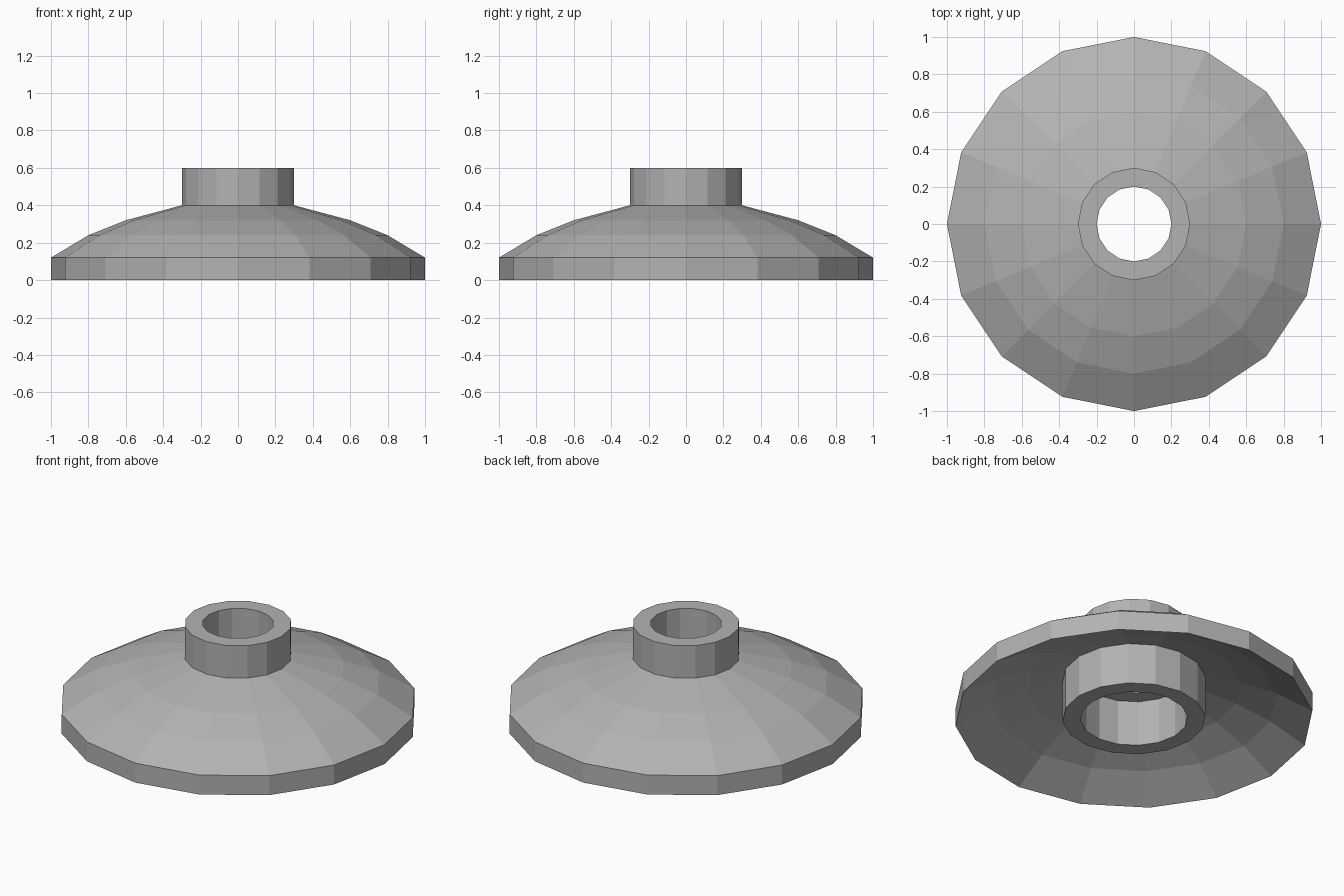
import bpy, bmesh, math

if "Cube" in bpy.data.objects:
    bpy.data.objects.remove(bpy.data.objects["Cube"])

SIDES = 16

grey = bpy.data.materials.new("grey")
grey.diffuse_color = (0.45, 0.45, 0.45, 1)
grey.use_nodes = True
grey.node_tree.nodes["Principled BSDF"].inputs["Base Color"].default_value = grey.diffuse_color


def lathe(name, profile, material):
    """Revolve a closed (radius, height) profile around z with flat facets."""
    bm = bmesh.new()
    rings = []
    for i in range(SIDES):
        a = 2 * math.pi * i / SIDES
        rings.append([bm.verts.new((r * math.cos(a), r * math.sin(a), z))
                      for r, z in profile])
    n = len(profile)
    for i in range(SIDES):
        here, nxt = rings[i], rings[(i + 1) % SIDES]
        for j in range(n):
            k = (j + 1) % n
            bm.faces.new((here[j], nxt[j], nxt[k], here[k]))
    bmesh.ops.recalc_face_normals(bm, faces=bm.faces)
    mesh = bpy.data.meshes.new(name)
    bm.to_mesh(mesh)
    bm.free()
    mesh.materials.append(material)
    obj = bpy.data.objects.new(name, mesh)
    bpy.context.collection.objects.link(obj)
    return obj


# Hollow collar on top
collar = [(0.2, 0.28), (0.2, 0.6), (0.3, 0.6)]
# Domed upper surface, down to the outer rim
dome = [(0.3, 0.4), (0.6, 0.32), (0.8, 0.24), (1.0, 0.12)]
# Hollow underside, parallel to the dome, starting at a sharp rim
underside = [(1.0, 0.0), (0.8, 0.12), (0.6, 0.2), (0.4, 0.253)]
# Socket tube below, ending in a ledge under the collar hole
socket = [(0.4, 0.0), (0.3, 0.0), (0.3, 0.28)]

lathe("dish_with_collar_and_socket", collar + dome + underside + socket, grey)
